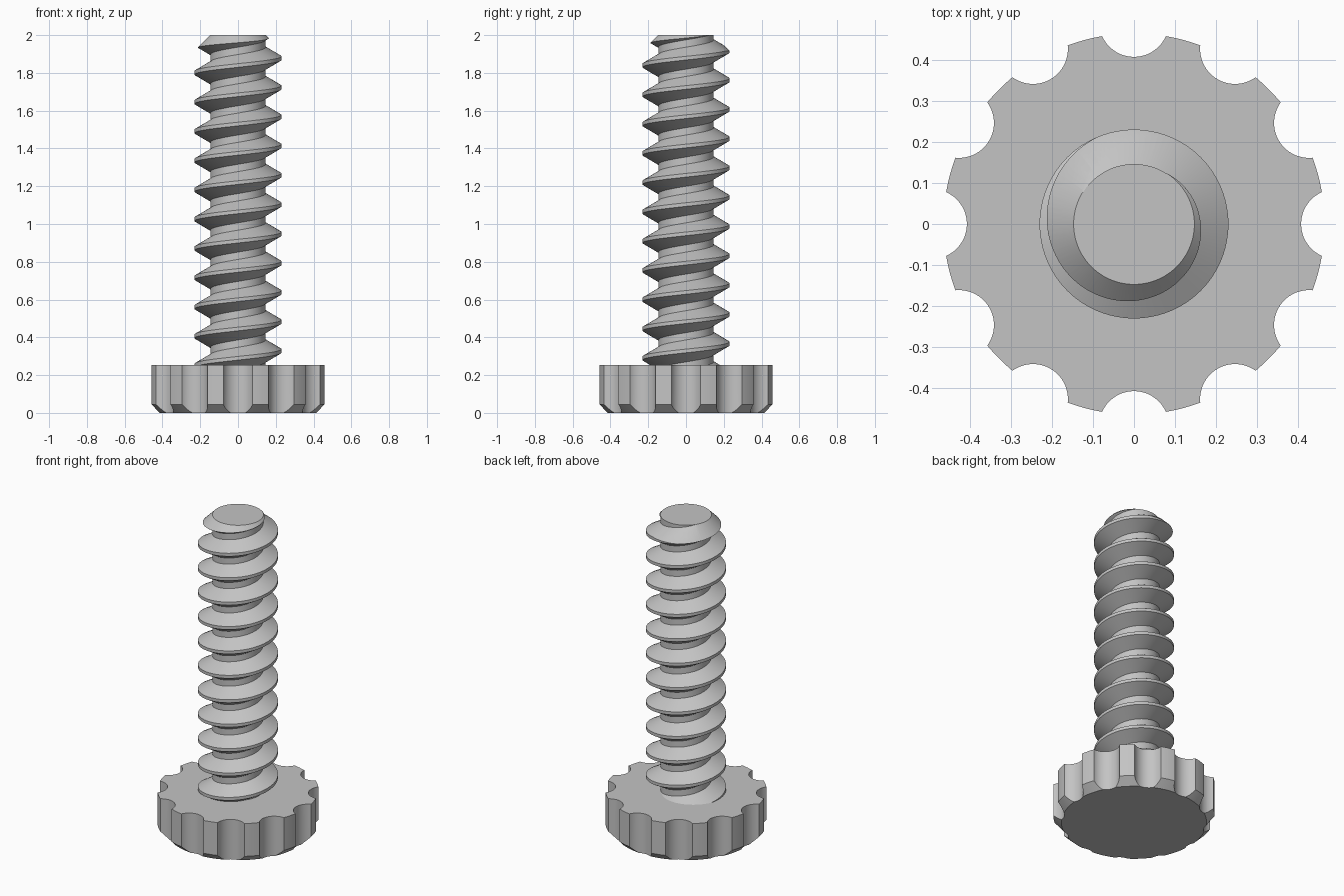
import bpy, bmesh, math

if "Cube" in bpy.data.objects:
    bpy.data.objects.remove(bpy.data.objects["Cube"], do_unlink=True)

steel = bpy.data.materials.new("plain grey")
steel.use_nodes = True
GREY = (0.55, 0.55, 0.55, 1)
steel.diffuse_color = GREY
steel.node_tree.nodes["Principled BSDF"].inputs["Base Color"].default_value = GREY

HEAD_TOP, TIP = 0.253, 2.0
MAJOR, PITCH = 0.23, 0.155
MINOR = MAJOR - 0.5413 * PITCH      # standard 60 degree thread depth
CREST_Z = 1.878                     # height of one crest at +x
STEPS, TURNS = 96, 15


def finish(bm, name):
    bmesh.ops.recalc_face_normals(bm, faces=bm.faces)
    mesh = bpy.data.meshes.new(name)
    bm.to_mesh(mesh)
    bm.free()
    mesh.materials.append(steel)
    obj = bpy.data.objects.new(name, mesh)
    bpy.context.collection.objects.link(obj)
    return obj


def lathe(name, profile, segments):
    """Closed solid from (radius, height) rings, bottom to top."""
    bm = bmesh.new()
    rings = [[bm.verts.new((r * math.cos(math.tau * i / segments),
                            r * math.sin(math.tau * i / segments), z))
              for i in range(segments)] for r, z in profile]
    for low, high in zip(rings, rings[1:]):
        for i in range(segments):
            k = (i + 1) % segments
            bm.faces.new((low[i], low[k], high[k], high[i]))
    bm.faces.new(rings[0])
    bm.faces.new(rings[-1])
    return finish(bm, name)


def carve(obj, cutter, operation):
    cutter.hide_render = True
    mod = obj.modifiers.new("carve", 'BOOLEAN')
    mod.operation, mod.solver, mod.object = operation, 'EXACT', cutter
    bpy.ops.object.select_all(action='DESELECT')
    bpy.context.view_layer.objects.active = obj
    obj.select_set(True)
    bpy.ops.object.modifier_apply(modifier=mod.name)
    bpy.data.objects.remove(cutter, do_unlink=True)
    bpy.ops.object.shade_smooth_by_angle(angle=math.radians(30))


# Knob head: disc with a chamfered underside and twelve round finger grooves
head = lathe("knob_head", [(0.418, 0), (0.464, 0.045), (0.464, HEAD_TOP)], 144)
bm = bmesh.new()
for n in range(12):
    a = math.tau * n / 12
    groove = bmesh.ops.create_cone(bm, cap_ends=True, segments=64,
                                   radius1=0.085, radius2=0.085, depth=1)
    bmesh.ops.translate(bm, verts=groove["verts"],
                        vec=(0.492 * math.cos(a), 0.492 * math.sin(a), 0))
carve(head, finish(bm, "groove_cutter"), 'DIFFERENCE')

# Threaded shaft: a right-handed helical strip of one thread profile
half_crest = PITCH / 16
half_foot = PITCH * 3 / 8
profile = [(MINOR, -half_foot), (MAJOR, -half_crest),
           (MAJOR, half_crest), (MINOR, half_foot)]
start = CREST_Z - 12 * PITCH
bm = bmesh.new()
strip = []
for j in range(STEPS * TURNS + 1):
    a = math.tau * j / STEPS
    z = start + PITCH * j / STEPS
    strip.append([bm.verts.new((r * math.cos(a), r * math.sin(a), z + dz))
                  for r, dz in profile])
for j in range(STEPS * TURNS):
    here, ahead = strip[j], strip[j + 1]
    for k in range(3):
        bm.faces.new((here[k], ahead[k], ahead[k + 1], here[k + 1]))
    if j + STEPS < len(strip) - 1:          # root between neighbouring turns
        bm.faces.new((here[3], ahead[3], strip[j + STEPS + 1][0], strip[j + STEPS][0]))
# The last root edge of the final complete turn
j = STEPS * (TURNS - 1) - 1
if not bm.edges.get((strip[j + 1][3], strip[j + 1 + STEPS][0])):
    bm.faces.new((strip[j][3], strip[j + 1][3],
                  strip[j + 1 + STEPS][0], strip[j + STEPS][0]))
# Close both open ends with fans to the axis
open_edges = [e for e in bm.edges if e.is_boundary]
middle = start + PITCH * TURNS / 2
for is_top in (False, True):
    tip = bm.verts.new((0, 0, start + PITCH * (TURNS - 0.5 if is_top else 0.5)))
    for e in open_edges:
        if (e.verts[0].co.z > middle) == is_top:
            bm.faces.new((e.verts[0], e.verts[1], tip))
shaft = finish(bm, "threaded_shaft")

# Trim the shaft flat inside the head and to a 45 degree cone at the tip
cone_top = MINOR + 0.001
envelope = lathe("shaft_trim", [(0.3, 0.15), (0.3, TIP + cone_top - 0.3),
                                (cone_top, TIP)], 96)
carve(shaft, envelope, 'INTERSECT')
